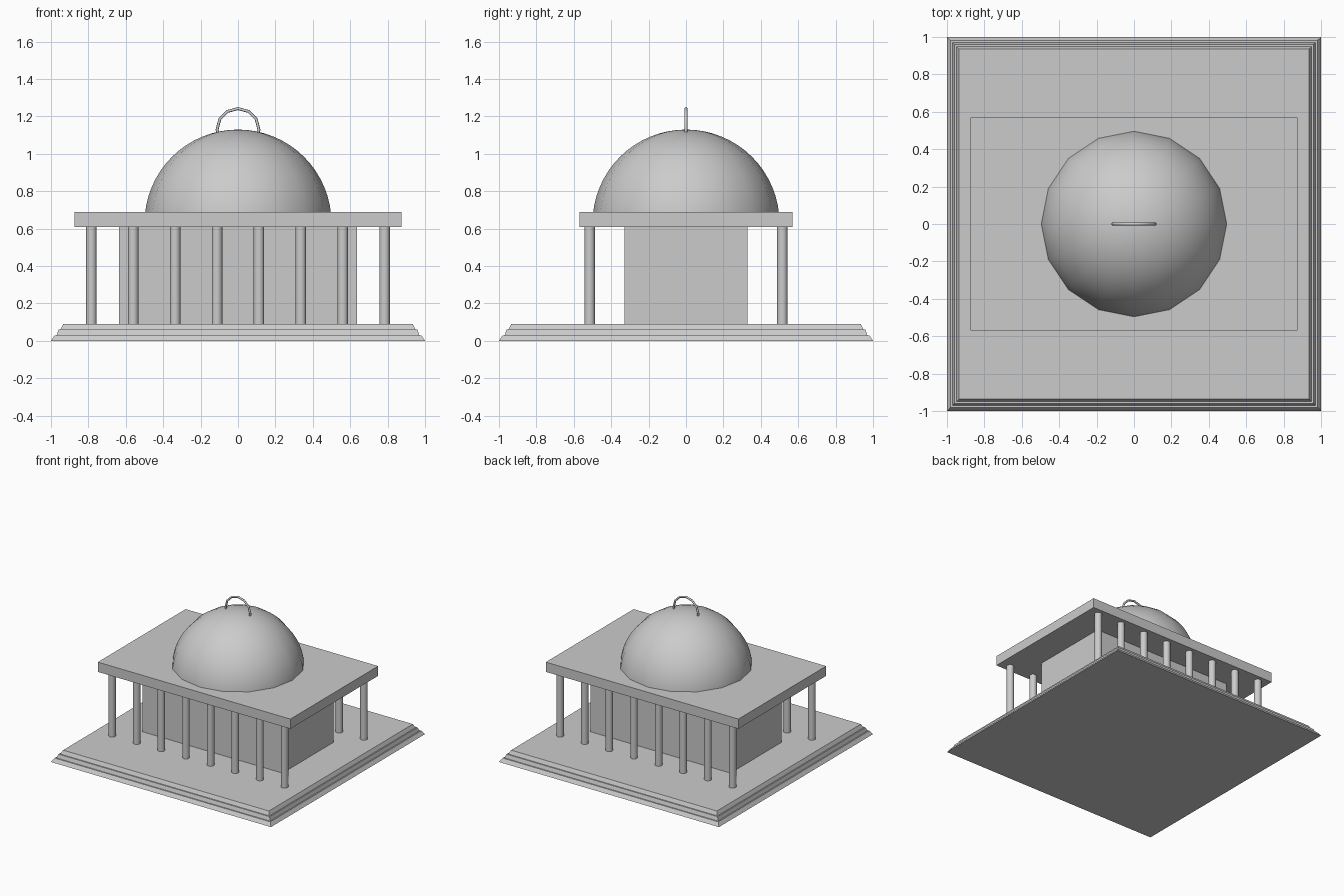
import bpy, bmesh, math
from mathutils import Matrix

cube = bpy.data.objects.get("Cube")
if cube:
    bpy.data.objects.remove(cube, do_unlink=True)

stone = bpy.data.materials.new("grey_stone")
stone.use_nodes = True
GREY = (0.6, 0.6, 0.6, 1)
stone.diffuse_color = GREY
stone.node_tree.nodes["Principled BSDF"].inputs["Base Color"].default_value = GREY


def finish(name, bm, smooth=False):
    bmesh.ops.recalc_face_normals(bm, faces=bm.faces)
    mesh = bpy.data.meshes.new(name)
    bm.to_mesh(mesh)
    bm.free()
    mesh.materials.append(stone)
    obj = bpy.data.objects.new(name, mesh)
    bpy.context.collection.objects.link(obj)
    if smooth:
        bpy.ops.object.select_all(action='DESELECT')
        obj.select_set(True)
        bpy.context.view_layer.objects.active = obj
        bpy.ops.object.shade_smooth_by_angle(angle=math.radians(50))
    return obj


def box(name, half_x, half_y, low, high):
    bm = bmesh.new()
    bmesh.ops.create_cube(bm, size=2)
    bmesh.ops.scale(bm, vec=(half_x, half_y, (high - low) / 2), verts=bm.verts)
    bmesh.ops.translate(bm, vec=(0, 0, (low + high) / 2), verts=bm.verts)
    return finish(name, bm)


def loft(name, rings, smooth=False):
    """Skin a stack of closed rings and cap both ends."""
    bm = bmesh.new()
    loops = [[bm.verts.new(p) for p in ring] for ring in rings]
    for a, b in zip(loops, loops[1:]):
        for i in range(len(a)):
            j = (i + 1) % len(a)
            bm.faces.new((a[i], a[j], b[j], b[i]))
    bm.faces.new(loops[0])
    bm.faces.new(loops[-1])
    return finish(name, bm, smooth)


# Square platform with three sloped steps
profile = [(1.0, 0), (0.98, 0.03), (0.97, 0.03), (0.96, 0.06),
           (0.95, 0.06), (0.935, 0.09)]
loft("stepped_platform",
     [[(r * sx, r * sy, z) for sx, sy in ((-1, -1), (1, -1), (1, 1), (-1, 1))]
      for r, z in profile])

# Inner hall and flat roof
box("inner_hall", 0.635, 0.33, 0.09, 0.61)
box("roof_slab", 0.875, 0.57, 0.61, 0.69)

# Front and back rows of round columns
for row, y in (("front", -0.515), ("back", 0.515)):
    for i in range(8):
        bm = bmesh.new()
        bmesh.ops.create_cone(bm, cap_ends=True, segments=16, radius1=0.028,
                              radius2=0.028, depth=0.52,
                              matrix=Matrix.Translation(((i - 3.5) * 0.224, y, 0.35)))
        finish(f"{row}_column_{i + 1}", bm, smooth=True)

# Dome: upper half of a sixteen-sided sphere, its rim inside the roof
bm = bmesh.new()
bmesh.ops.create_uvsphere(bm, u_segments=16, v_segments=32, radius=0.5)
bmesh.ops.delete(bm, geom=[v for v in bm.verts if v.co.z < -0.001], context='VERTS')
bmesh.ops.translate(bm, vec=(0, 0, 0.63), verts=bm.verts)
finish("dome", bm, smooth=True)

# Arched ring on the top of the dome
rings = []
for k in range(-1, 8):
    a = math.pi * k / 6
    ring = []
    for s in range(8):
        t = math.tau * s / 8
        r = 0.112 + 0.008 * math.cos(t)
        ring.append((r * math.cos(a), 0.008 * math.sin(t), 1.13 + r * math.sin(a)))
    rings.append(ring)
loft("top_ring", rings, smooth=True)
